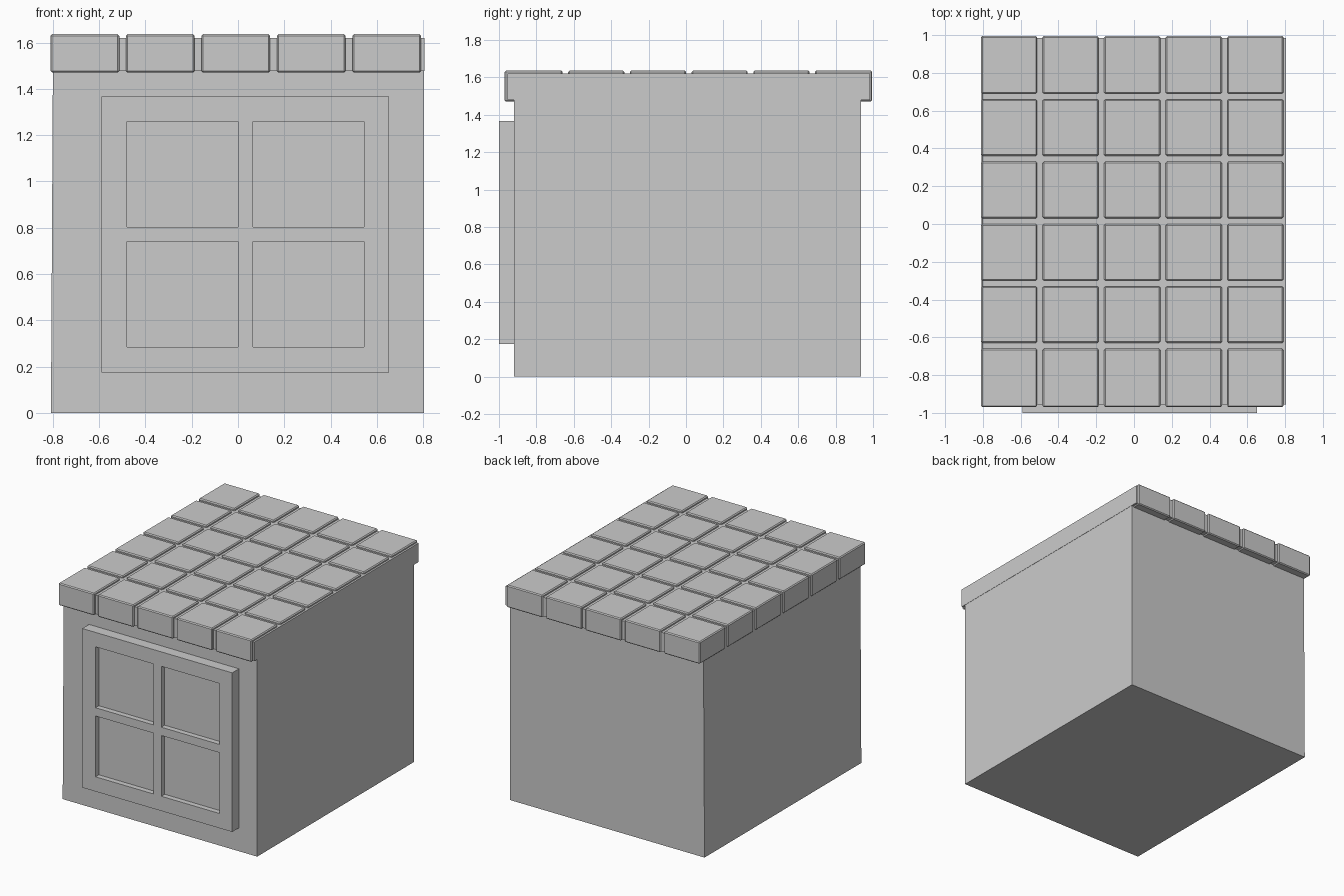
import bpy, bmesh

if "Cube" in bpy.data.objects:
    bpy.data.objects.remove(bpy.data.objects["Cube"])


def box(name, x, y, z, bevel=0.0):
    """Box from (min, max) pairs on each axis, optionally bevelled."""
    bm = bmesh.new()
    bmesh.ops.create_cube(bm, size=1)
    for v in bm.verts:
        v.co = [r[0] if c < 0 else r[1] for c, r in zip(v.co, (x, y, z))]
    me = bpy.data.meshes.new(name)
    bm.to_mesh(me)
    bm.free()
    ob = bpy.data.objects.new(name, me)
    bpy.context.collection.objects.link(ob)
    if bevel:
        m = ob.modifiers.new("bevel", 'BEVEL')
        m.width, m.segments = bevel, 1
    return ob


# Walls: left side leans in slightly towards the top
walls = box("walls", (-0.808, 0.803), (-0.92, 0.935), (0, 1.6))
for v in walls.data.vertices:
    if v.co.x < 0 and v.co.z > 1:
        v.co.x = -0.799

# Roof slab that shows in the gaps between tiles
box("roof_slab", (-0.801, 0.805), (-0.955, 0.985), (1.478, 1.62))

# Roof tiles: 5 columns by 6 rows
for i in range(5):
    x0 = -0.81 + i * 0.326
    for j in range(6):
        y0 = -0.97 if j == 0 else -0.96 + j * 0.33
        y1 = 0.995 if j == 5 else -0.66 + j * 0.33
        box("roof_tile", (x0, x0 + 0.297), (y0, y1), (1.47, 1.636), 0.007)

# Window frame boards: outer posts, centre post, rails between them
depth = (-1.0, -0.91)
xs = [(-0.59, -0.48), (0.0, 0.065), (0.545, 0.652)]
zs = [(0.175, 0.285), (0.74, 0.802), (1.258, 1.366)]
cols = [(xs[0][1], xs[1][0]), (xs[1][1], xs[2][0])]
rows = [(zs[0][1], zs[1][0]), (zs[1][1], zs[2][0])]


def window_frame():
    """One welded grid; the four openings are left out."""
    ex = [e for p in xs for e in p]
    ez = [e for p in zs for e in p]
    bm = bmesh.new()
    g = [[bm.verts.new((a, depth[1], b)) for b in ez] for a in ex]
    for i in range(5):
        for k in range(5):
            if not (i % 2 and k % 2):
                bm.faces.new((g[i][k], g[i + 1][k], g[i + 1][k + 1], g[i][k + 1]))
    geo = bmesh.ops.extrude_face_region(bm, geom=bm.faces[:])["geom"]
    for v in geo:
        if isinstance(v, bmesh.types.BMVert):
            v.co.y = depth[0]
    bmesh.ops.recalc_face_normals(bm, faces=bm.faces)
    bmesh.ops.dissolve_limit(bm, angle_limit=0.01, verts=bm.verts, edges=bm.edges)
    me = bpy.data.meshes.new("window_frame")
    bm.to_mesh(me)
    bm.free()
    bpy.context.collection.objects.link(bpy.data.objects.new("window_frame", me))


window_frame()

# Recessed window panes
for c in cols:
    for r in rows:
        box("window_pane", (c[0] - 0.01, c[1] + 0.01), (-0.96, -0.915), (r[0] - 0.01, r[1] + 0.01))
